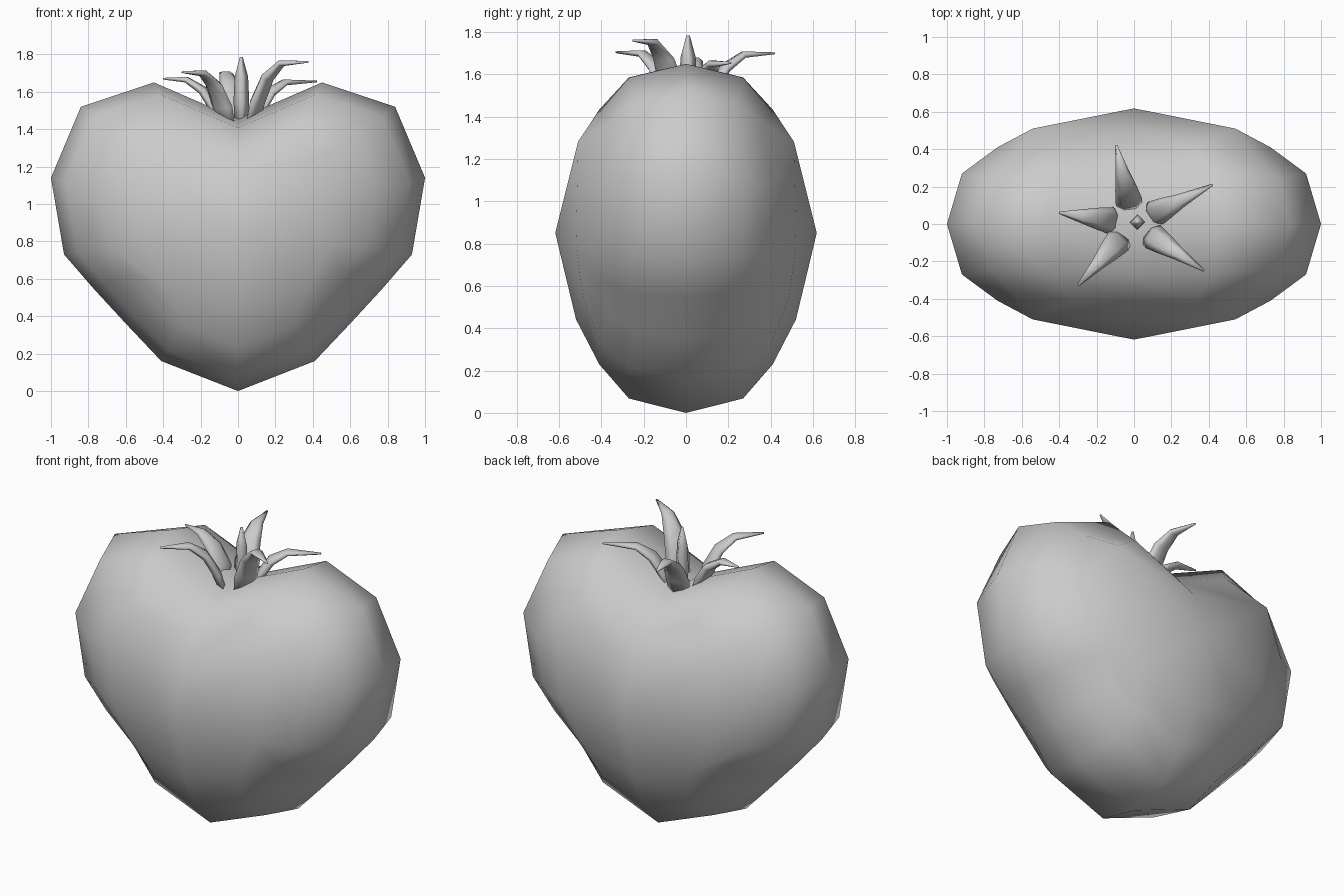
import bpy, bmesh, math
from mathutils import Vector

if "Cube" in bpy.data.objects:
    bpy.data.objects.remove(bpy.data.objects["Cube"])

def finish(bm, name):
    bmesh.ops.recalc_face_normals(bm, faces=bm.faces)
    me = bpy.data.meshes.new(name)
    bm.to_mesh(me)
    bm.free()
    ob = bpy.data.objects.new(name, me)
    bpy.context.collection.objects.link(ob)
    for p in me.polygons:
        p.use_smooth = True
    return ob

# Heart body: concentric rings of one heart outline, capped like a subdivided cube
half = [(0, 0), (.41, .16), (.59, .35), (.77, .545), (.93, .73),
        (1, 1.14), (.84, 1.52), (.45, 1.65), (0, 1.455)]
outline = half + [(-x, z) for x, z in half[-2:0:-1]]
MID = .85

def ring_point(bm, i, scale, y):
    x, z = outline[i]
    return bm.verts.new((x * scale, y, MID + (z - MID) * scale))

bm = bmesh.new()
rings = []
for scale, y in [(.73, -.41), (.92, -.27), (1, 0), (.92, .27), (.73, .41)]:
    ring = []
    for i in range(16):
        s, yy = scale, y
        if abs(y) > .4 and i % 4 == 2:        # outer ring pulls back at cube corners
            s, yy = scale + .05, y * .87
        elif y and i % 4 == 2:
            yy = y * .9
        ring.append(ring_point(bm, i, s, yy))
    rings.append(ring)
for a, b in zip(rings, rings[1:]):
    for i in range(16):
        j = (i + 1) % 16
        bm.faces.new((a[i], a[j], b[j], b[i]))
inner_scale = [.48, .62, .53, .645, .52, .645, .53, .62]
inner_y = [.52, .485, .52, .51, .52, .51, .52, .485]
for o, side in ((rings[0], -1), (rings[-1], 1)):
    inner = [ring_point(bm, 2 * k, inner_scale[k], side * inner_y[k]) for k in range(8)]
    centre = bm.verts.new((0, side * .618, MID))
    for k in range(0, 8, 2):
        n = 2 * k
        prev, nxt = inner[k - 1], inner[k + 1]
        bm.faces.new((o[n - 1], o[n], inner[k], prev))
        bm.faces.new((o[n], o[n + 1], nxt, inner[k]))
        bm.faces.new((o[n + 1], o[n + 2], o[(n + 3) % 16], nxt))
        bm.faces.new((centre, prev, inner[k], nxt))
finish(bm, "heart_body")

# Leaves: tapered lens-shaped sections swept along an outward curling path
def leaf(name, tip):
    tip = Vector(tip)
    out = Vector((tip.x, tip.y, 0))
    reach = out.length
    out.normalize()
    across = Vector((-out.y, out.x, 0))
    rise = tip.z - 1.41
    path = [(.09, 0), (.125, .38), (.19, .76), (.28, .98), (reach, 1)]
    pts = [out * r + Vector((0, 0, 1.41 + rise * h)) for r, h in path]
    widths = [.062, .072, .06, .038, .006]
    thick = [.022, .028, .026, .018, .005]
    bm = bmesh.new()
    secs = []
    for i, p in enumerate(pts):
        d = (pts[min(i + 1, 4)] - pts[max(i - 1, 0)]).normalized()
        nrm = across.cross(d)
        secs.append([bm.verts.new(p + across * widths[i] * math.cos(a) + nrm * thick[i] * math.sin(a))
                     for a in (k * math.pi / 3 for k in range(6))])
    for a, b in zip(secs, secs[1:]):
        for k in range(6):
            j = (k + 1) % 6
            bm.faces.new((a[k], a[j], b[j], b[k]))
    bm.faces.new(secs[0])
    bm.faces.new(secs[-1])
    finish(bm, name)

tips = [(.42, .21, 1.655), (-.095, .42, 1.70), (-.40, .06, 1.67),
        (-.30, -.33, 1.705), (.375, -.25, 1.76)]
for n, t in enumerate(tips):
    leaf(f"leaf_{n + 1}", t)

# Stem: small pointed spike in the middle of the leaves
bm = bmesh.new()
secs = []
for r, z in [(.035, 1.40), (.042, 1.55), (.036, 1.68), (.008, 1.785)]:
    secs.append([bm.verts.new((.018 + r * math.cos(k * math.pi / 2), .01 + r * math.sin(k * math.pi / 2), z))
                 for k in range(4)])
for a, b in zip(secs, secs[1:]):
    for k in range(4):
        j = (k + 1) % 4
        bm.faces.new((a[k], a[j], b[j], b[k]))
bm.faces.new(secs[0])
bm.faces.new(secs[-1])
finish(bm, "stem")
